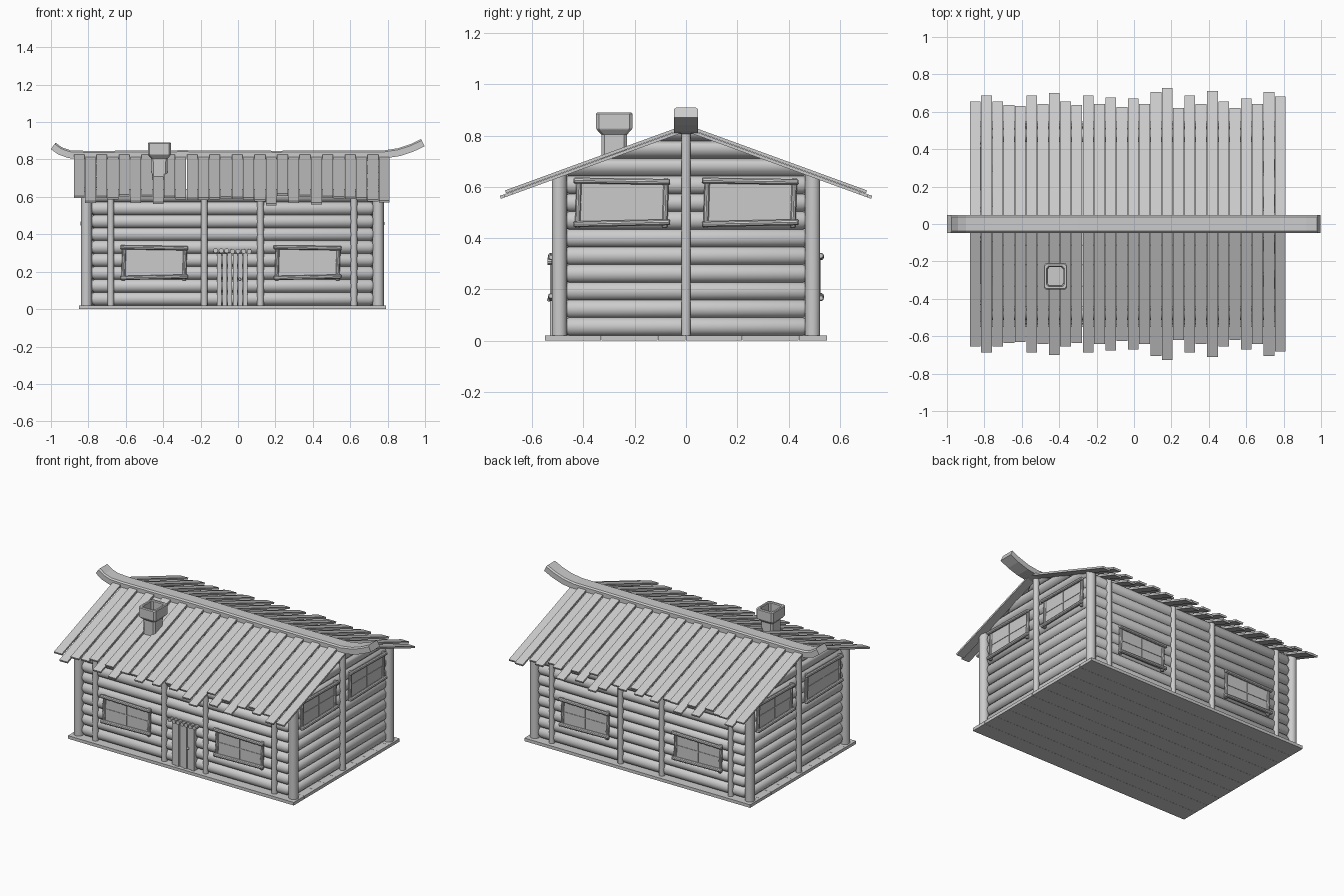
import bpy, bmesh, math, random
from mathutils import Vector, Matrix

if "Cube" in bpy.data.objects:
    bpy.data.objects.remove(bpy.data.objects["Cube"])

random.seed(4)
CX = -0.03            # cabin body centre in x
SLOPE = 0.364         # roof fall per unit of y
RIDGE = 0.819         # roof underside at the ridge


def finish(bm, name, smooth=False):
    bmesh.ops.recalc_face_normals(bm, faces=bm.faces)
    me = bpy.data.meshes.new(name)
    bm.to_mesh(me)
    bm.free()
    ob = bpy.data.objects.new(name, me)
    bpy.context.collection.objects.link(ob)
    if smooth:
        bpy.ops.object.select_all(action='DESELECT')
        ob.select_set(True)
        bpy.context.view_layer.objects.active = ob
        bpy.ops.object.shade_smooth_by_angle(angle=math.radians(35))
    return ob


def box(bm, lo, hi, m=Matrix()):
    lo, hi = Vector(lo), Vector(hi)
    s = hi - lo
    mat = m @ Matrix.Translation((lo + hi) / 2) @ Matrix.Diagonal((s.x, s.y, s.z, 1))
    bmesh.ops.create_cube(bm, size=1, matrix=mat)


def rod(bm, a, b, r, m=Matrix(), taper=0.0, n=14):
    """Round log from a to b, with optional tapered ends."""
    a, b = m @ Vector(a), m @ Vector(b)
    d = (b - a).normalized()
    q = d.to_track_quat('Z', 'Y').to_matrix()
    steps = [(a, r), (b, r)]
    if taper:
        steps = [(a, r * .7), (a + d * taper, r), (b - d * taper, r), (b, r * .7)]
    rings = [[bm.verts.new(p + q @ Vector((rr * math.cos(2 * math.pi * k / n),
                                           rr * math.sin(2 * math.pi * k / n), 0)))
              for k in range(n)] for p, rr in steps]
    for r0, r1 in zip(rings, rings[1:]):
        for k in range(n):
            bm.faces.new((r0[k], r0[(k + 1) % n], r1[(k + 1) % n], r1[k]))
    bm.faces.new(rings[0][::-1])
    bm.faces.new(rings[-1])


def clip_to_roof(bm):
    for s in (-1, 1):
        geom = bm.verts[:] + bm.edges[:] + bm.faces[:]
        cut = bmesh.ops.bisect_plane(bm, geom=geom, plane_co=(0, 0, RIDGE),
                                     plane_no=(0, s * SLOPE, 1), clear_outer=True)
        edges = [e for e in cut['geom_cut'] if isinstance(e, bmesh.types.BMEdge)]
        bmesh.ops.holes_fill(bm, edges=edges, sides=0)


def wall_frame(deg):
    # local x runs along the wall, local -y points outward
    return Matrix.Translation((CX, 0, 0)) @ Matrix.Rotation(math.radians(deg), 4, 'Z')


# floor boards
bm = bmesh.new()
w = 1.1 / 10
for i in range(10):
    box(bm, (CX - .82, -.55 + i * w, 0), (CX + .82, -.55 + (i + 1) * w - .001, .02))
finish(bm, "floor_boards")

# log walls on all four sides
for deg, name, dist, half, count in ((0, "front", .475, .755, 9), (180, "back", .475, .755, 9),
                                     (90, "right", .75, .475, 12), (270, "left", .75, .475, 12)):
    bm = bmesh.new()
    m = wall_frame(deg)
    for i in range(count):
        z = .055 + i * .069
        rod(bm, (-half, -dist, z), (half, -dist, z), .037, m, .02)
    clip_to_roof(bm)
    finish(bm, name + "_wall_logs", True)

# upright posts
bm = bmesh.new()
for deg in (0, 180):
    for x in (-.65, -.15, .15, .65):
        rod(bm, (x, -.506, .02), (x, -.506, .9), .018, wall_frame(deg))
for deg in (90, 270):
    m = wall_frame(deg)
    rod(bm, (0, -.79, .02), (0, -.79, .9), .019, m)
    for y in (-.494, .494):
        rod(bm, (y, -.78, .02), (y, -.78, .9), .03, m)
clip_to_roof(bm)
finish(bm, "upright_posts", True)


def window(name, m, u, dist, z0, z1, hw):
    d = -dist - .013
    bm = bmesh.new()
    for z, tilt in ((z0, .004), (z1, -.003)):
        rod(bm, (u - hw - .018, d, z - tilt), (u + hw + .018, d, z + tilt), .012, m, .004, 10)
    for s in (-1, 1):
        rod(bm, (u + s * hw - .003, d + .012, z0 - .018), (u + s * hw + .003, d + .012, z1 + .01),
            .011, m, .004, 10)
    finish(bm, name + "_frame", True)
    bm = bmesh.new()
    box(bm, (u - hw, -dist - .003, z0), (u + hw, -dist + .012, z1), m)
    finish(bm, name + "_pane")
    bm = bmesh.new()
    zc = (z0 + z1) / 2
    box(bm, (u - .003, -dist - .006, z0), (u + .003, -dist, z1), m)
    box(bm, (u - hw, -dist - .006, zc - .003), (u + hw, -dist, zc + .003), m)
    finish(bm, name + "_bars")


# two windows per wall
for deg, name in ((0, "front"), (180, "back"), (90, "right"), (270, "left")):
    for s, side in ((-1, "a"), (1, "b")):
        if deg % 180 == 0:
            window(f"{name}_window_{side}", wall_frame(deg), s * .41 - .008 * math.cos(math.radians(deg)),
                   .513, .17, .328, .163)
        else:
            window(f"{name}_window_{side}", wall_frame(deg), s * .25, .788, .458, .622, .17)

# plank door with a log-end lintel and a knob
bm = bmesh.new()
for i in range(6):
    x = CX - .084 + i * .028
    front = -.53 if i % 2 else -.524
    box(bm, (x + .002, front, .02), (x + .026, -.49, .3 + random.uniform(-.004, .004)))
finish(bm, "door_planks")
bm = bmesh.new()
for i in range(7):
    x = CX - .09 + i * .03
    rod(bm, (x, -.54, .31 + random.uniform(-.003, .003)), (x, -.48, .31), .013, n=10)
finish(bm, "door_lintel", True)
bm = bmesh.new()
bmesh.ops.create_uvsphere(bm, u_segments=10, v_segments=6, radius=.008,
                          matrix=Matrix.Translation((.01, -.534, .16)))
finish(bm, "door_knob", True)

# roof boards: uneven lengths, alternating heights, both slopes
reach = [.66, .69, .66, .64, .635, .69, .645, .705, .66, .64, .69, .645, .68, .63,
         .675, .645, .71, .73, .625, .69, .645, .715, .66, .625, .675, .645, .71, .685]
for s, name in ((-1, "front"), (1, "back")):
    bm = bmesh.new()
    for i, r in enumerate(reach):
        x = -.878 + i * .0604
        zt = .843 if i % 2 == 0 else .829
        m = Matrix.Translation((0, 0, zt)) @ Matrix.Rotation(-s * math.atan(SLOPE), 4, 'X')
        length = (r - .004) * math.sqrt(1 + SLOPE ** 2)
        y0, y1 = sorted((s * .01, s * length))
        box(bm, (x, y0, -.012), (x + .0575, y1, 0), m)
    finish(bm, name + "_roof_boards")

# ridge beam with upswept ends
path = [(-.988, .872), (-.95, .845), (-.9, .828), (-.8, .824), (-.3, .828), (.2, .825),
        (.78, .827), (.86, .839), (.93, .862), (.988, .89)]
bm = bmesh.new()
rings = []
for i, (x, z) in enumerate(path):
    p, q = path[max(i - 1, 0)], path[min(i + 1, len(path) - 1)]
    t = Vector((q[0] - p[0], 0, q[1] - p[1])).normalized()
    up = Vector((-t.z, 0, t.x))
    k = .0215
    prof = [(-.047, -k), (.047, -k), (.047, k - .008), (.038, k), (-.038, k), (-.047, k - .008)]
    rings.append([bm.verts.new(Vector((x, y, z)) + up * h) for y, h in prof])
for a, b in zip(rings, rings[1:]):
    for k in range(6):
        bm.faces.new((a[k], a[(k + 1) % 6], b[(k + 1) % 6], b[k]))
bm.faces.new(rings[0])
bm.faces.new(rings[-1][::-1])
finish(bm, "ridge_beam")

# chimney: square flue flaring to a hollow cap
bm = bmesh.new()
prof = [(.043, .69), (.043, .803), (.06, .823), (.062, .828), (.062, .885), (.058, .89),
        (.048, .89), (.044, .885), (.044, .79)]
rings = []
for h, z in prof:
    c = h - .01
    pts = [(h, -c), (h, c), (c, h), (-c, h), (-h, c), (-h, -c), (-c, -h), (c, -h)]
    rings.append([bm.verts.new((-.42 + x, -.28 + y * 1.14, z)) for x, y in pts])
for a, b in zip(rings, rings[1:]):
    for k in range(8):
        bm.faces.new((a[k], a[(k + 1) % 8], b[(k + 1) % 8], b[k]))
bm.faces.new(rings[0])
bm.faces.new(rings[-1])
finish(bm, "chimney")
